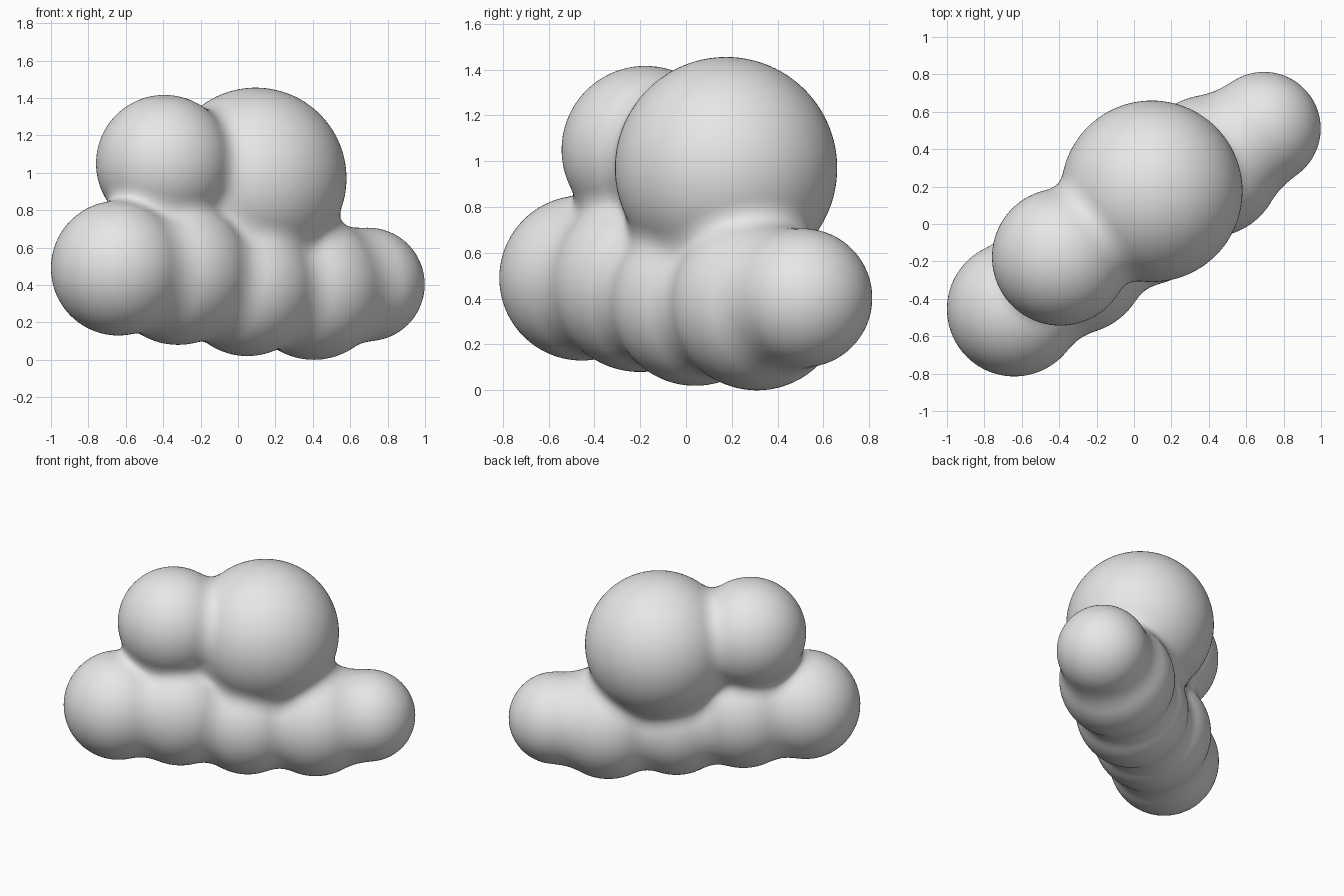
import bpy
import bmesh
from mathutils import Vector, Matrix

cube = bpy.data.objects.get("Cube")
if cube:
    bpy.data.objects.remove(cube, do_unlink=True)

# Puffs: centre and radius
PUFFS = [
    ((-0.64, -0.455, 0.49), 0.36),   # base row, right to left
    ((-0.32, -0.20, 0.47), 0.39),
    ((0.05, 0.04, 0.39), 0.37),
    ((0.405, 0.31, 0.38), 0.38),
    ((0.695, 0.51, 0.403), 0.303),
    ((-0.393, -0.177, 1.05), 0.366),  # crown
    ((0.095, 0.175, 0.97), 0.485),
]
PUFFS = [(Vector(c), r) for c, r in PUFFS]
BLEND = 0.10
VOXEL = 0.022


def field(p):
    """Distance to the softly blended puffs, with its gradient."""
    dist, grad = None, None
    for centre, radius in PUFFS:
        offset = p - centre
        length = offset.length
        d, g = length - radius, offset / max(length, 1e-6)
        if dist is None:
            dist, grad = d, g
            continue
        h = min(1.0, max(0.0, 0.5 + 0.5 * (dist - d) / BLEND))
        dist = dist * (1 - h) + d * h - BLEND * h * (1 - h)
        grad = grad * (1 - h) + g * h
    return dist, grad


# Cloud body: overlapping balls fused into one skin
bm = bmesh.new()
for centre, radius in PUFFS:
    bmesh.ops.create_icosphere(bm, subdivisions=4, radius=radius,
                               matrix=Matrix.Translation(centre))
mesh = bpy.data.meshes.new("cloud")
bm.to_mesh(mesh)
bm.free()
cloud = bpy.data.objects.new("cloud", mesh)
bpy.context.collection.objects.link(cloud)
bpy.context.view_layer.objects.active = cloud
cloud.select_set(True)

remesh = cloud.modifiers.new("fuse", 'REMESH')
remesh.mode = 'VOXEL'
remesh.voxel_size = VOXEL
relax = cloud.modifiers.new("relax", 'SMOOTH')
relax.iterations = 6
for name in ("fuse", "relax"):
    bpy.ops.object.modifier_apply(modifier=name)

# Settle the skin onto the blended surface, filling the creases
for vert in cloud.data.vertices:
    p = vert.co.copy()
    for _ in range(5):
        dist, grad = field(p)
        p -= grad * (dist / max(grad.length_squared, 0.1))
    vert.co = p

# Soft grey colour
grey = bpy.data.materials.new("cloud grey")
grey.use_nodes = True
colour = (0.8, 0.8, 0.8, 1.0)
grey.diffuse_color = colour
grey.node_tree.nodes["Principled BSDF"].inputs["Base Color"].default_value = colour
cloud.data.materials.clear()
cloud.data.materials.append(grey)
for poly in cloud.data.polygons:
    poly.material_index = 0
bpy.ops.object.shade_smooth()
